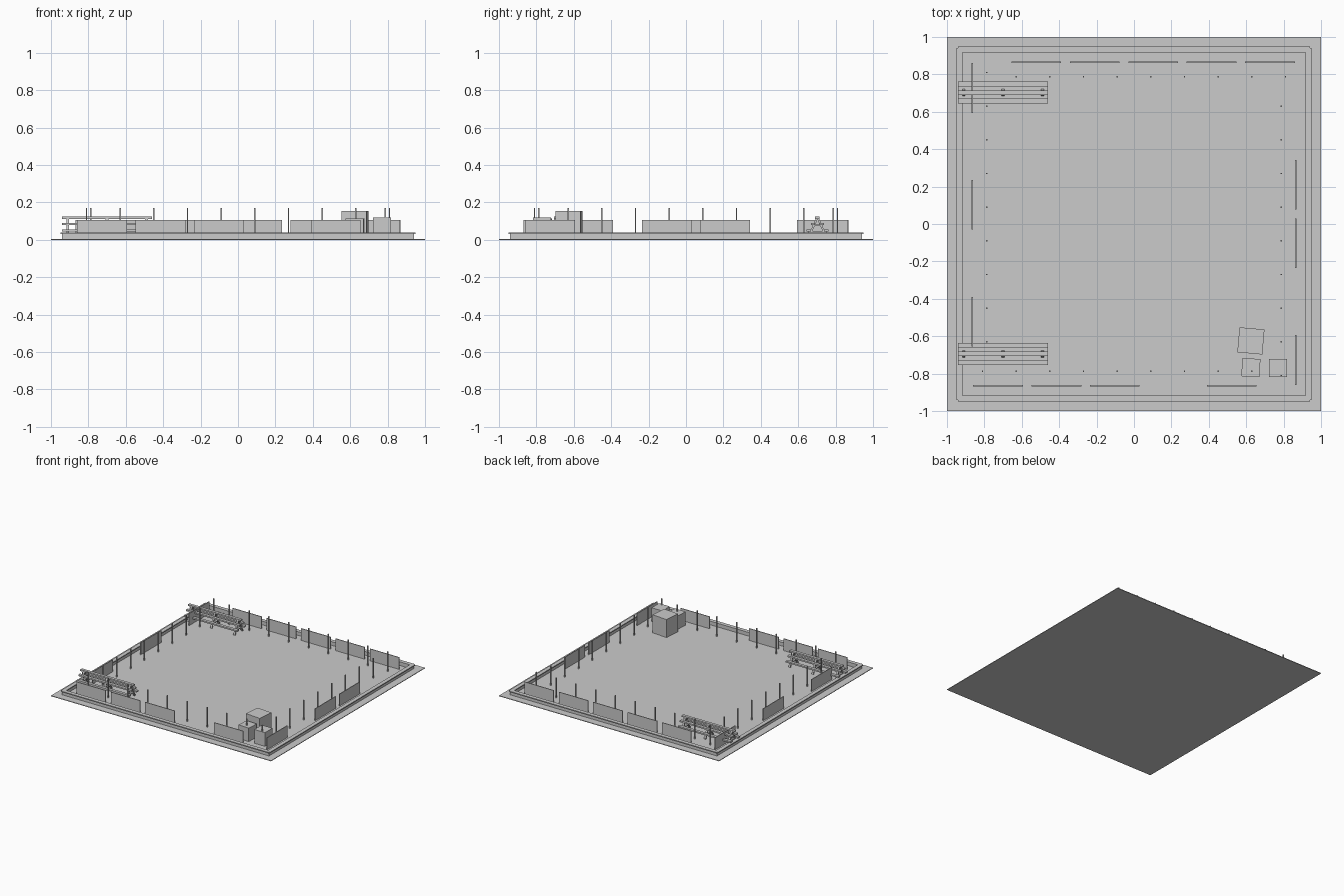
import bpy, math
from mathutils import Matrix, Vector

if "Cube" in bpy.data.objects:
    bpy.data.objects.remove(bpy.data.objects["Cube"])


def box(name, size, centre, turn=0.0, about=0.0, roll=0.0):
    """Box: roll about own x axis, turn about own z axis, then orbit the yard centre."""
    verts = [Vector((size[0] * x / 2, size[1] * y / 2, size[2] * z / 2))
             for x in (-1, 1) for y in (-1, 1) for z in (-1, 1)]
    faces = [(0, 1, 3, 2), (4, 6, 7, 5), (0, 4, 5, 1), (2, 3, 7, 6), (0, 2, 6, 4), (1, 5, 7, 3)]
    m = (Matrix.Rotation(about, 4, 'Z') @ Matrix.Translation(centre)
         @ Matrix.Rotation(turn, 4, 'Z') @ Matrix.Rotation(roll, 4, 'X'))
    mesh = bpy.data.meshes.new(name)
    mesh.from_pydata([m @ v for v in verts], [], faces)
    ob = bpy.data.objects.new(name, mesh)
    bpy.context.collection.objects.link(ob)
    return ob


# Ground plate
box("ground_plate", (2, 2, 0.005), (0, 0, 0.0025))

# Panels present on each side, as steps from the starting corner
sides = {"front": (0, 1, 2, 4), "right": (0, 2, 3), "back": (0, 1, 2, 3, 4), "left": (0, 2, 4)}

for i, (side, panels) in enumerate(sides.items()):
    a = i * math.pi / 2
    # Low boundary wall and cap rail
    box(side + "_wall", (1.88, 0.015, 0.03), (0, -0.9325, 0.019), about=a)
    box(side + "_cap", (1.88, 0.032, 0.008), (0, -0.934, 0.035), about=a)
    # Thin posts
    for k in range(9):
        box(f"{side}_post_{k}", (0.008, 0.008, 0.165), (-0.81 + 0.18 * k, -0.787, 0.0865), about=a)
    # Upright panels
    for k in panels:
        box(f"{side}_panel_{k}", (0.266, 0.006, 0.098), (-0.7275 + 0.3125 * k, -0.865, 0.056), about=a)

# Double-sided stepped benches
for label, y0 in (("back", 0.703), ("front", -0.695)):
    for step, z in enumerate((0.118, 0.085, 0.05)):
        for s in ((1, -1) if step else (1,)):
            box(f"{label}_bench_plank", (0.48, 0.024, 0.012), (-0.70, y0 + s * 0.024 * step, z))
    for x in (-0.91, -0.70, -0.49):
        for s in (1, -1):
            box(f"{label}_bench_leg", (0.015, 0.01, 0.115), (x, y0 + s * 0.027, 0.06), roll=s * 0.42)
        box(f"{label}_bench_brace", (0.015, 0.10, 0.008), (x, y0, 0.042))
        box(f"{label}_bench_upper_brace", (0.015, 0.06, 0.008), (x, y0, 0.077))

# Crates in the corner
for name, w, h, x, y, deg in (("large_crate", 0.134, 0.148, 0.625, -0.625, -5),
                              ("small_crate_a", 0.097, 0.11, 0.625, -0.768, -3),
                              ("small_crate_b", 0.097, 0.113, 0.77, -0.77, 0)):
    box(name, (w, w, h), (x, y, 0.005 + h / 2), turn=math.radians(deg))
